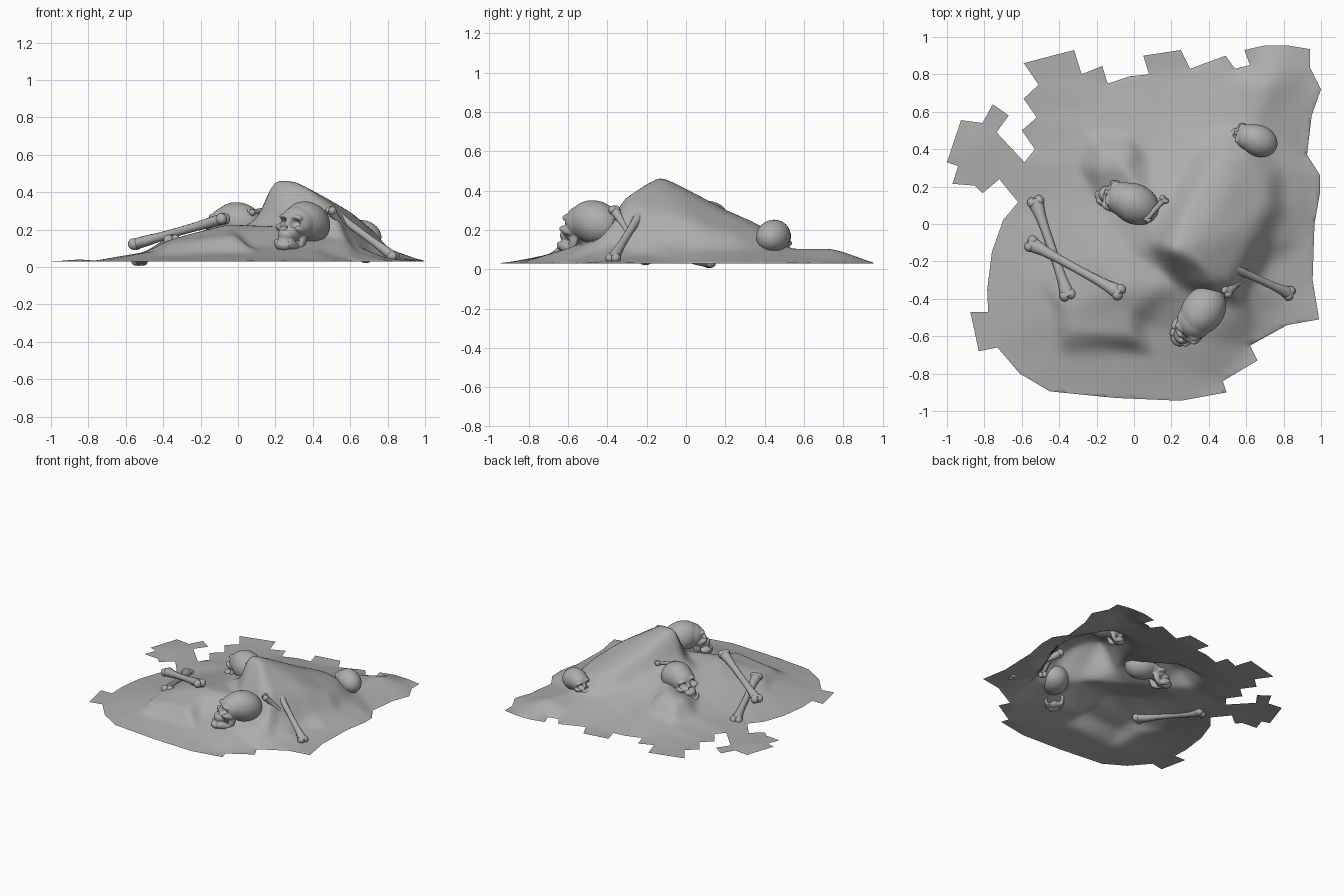
import bpy, bmesh, math
from mathutils import Vector, Matrix
from mathutils.geometry import delaunay_2d_cdt
from mathutils.bvhtree import BVHTree

if "Cube" in bpy.data.objects:
    bpy.data.objects.remove(bpy.data.objects["Cube"])

stone = bpy.data.materials.new("stone_grey")
stone.diffuse_color = (.42, .42, .42, 1)
stone.use_nodes = True
stone.node_tree.nodes["Principled BSDF"].inputs["Base Color"].default_value = stone.diffuse_color


def finish(name, bm):
    me = bpy.data.meshes.new(name)
    bm.to_mesh(me)
    bm.free()
    me.materials.append(stone)
    for p in me.polygons:
        p.use_smooth = True
    ob = bpy.data.objects.new(name, me)
    bpy.context.collection.objects.link(ob)
    return ob


def ellipsoid(bm, c, r, seg=24):
    m = Matrix.Translation(c) @ Matrix.Diagonal((*r, 1))
    bmesh.ops.create_uvsphere(bm, u_segments=seg, v_segments=seg // 2, radius=1, matrix=m)


# ---- draped ground sheet: torn outline, coarse heights, then smoothed ----
OUTLINE = [(-.59, .86), (-.32, .93), (-.28, .80), (-.17, .845), (-.14, .75), (-.02, .79), (.08, .80),
           (.05, .90), (.25, .93), (.30, .83), (.49, .90), (.54, .83), (.62, .85), (.59, .93),
           (.70, .955), (.82, .955), (.94, .935), (.94, .84), (1, .72), (.95, .58), (.925, .37),
           (.995, .26), (.995, .17), (.965, 0), (.955, -.3), (.99, -.51), (.82, -.54), (.62, -.65),
           (.66, -.73), (.475, -.84), (.495, -.90), (.25, -.945), (-.1, -.93), (-.45, -.895),
           (-.61, -.80), (-.73, -.66), (-.83, -.68), (-.875, -.47), (-.78, -.47), (-.785, -.35),
           (-.76, -.15), (-.70, .02), (-.62, .117), (-.72, .24), (-.81, .165), (-.85, .205),
           (-.97, .215), (-.94, .31), (-1, .33), (-.925, .555), (-.81, .54), (-.755, .64),
           (-.67, .58), (-.735, .49), (-.585, .33), (-.53, .40), (-.60, .50), (-.52, .57),
           (-.59, .67), (-.51, .745)]
# crest of the covered slab (closed loop), then its inner points and its foot
CREST = [(.18, -.13, .475), (.25, .05, .39), (.34, .22, .3), (.47, .38, .23), (.6, .38, .2), (.72, .24, .18),
         (.73, .1, .2), (.64, -.08, .27), (.52, -.31, .32), (.43, -.345, .345), (.36, -.22, .43)]
SLAB = [(.29, -.12, .465), (.4, .03, .38), (.52, -.05, .345), (.5, .2, .29),
        (.1, -.12, .26), (.17, .06, .23), (.27, .23, .19), (.38, .42, .14), (.5, .52, .11), (.64, .52, .11),
        (.79, .3, .1), (.8, .08, .1), (.72, -.1, .13), (.6, -.33, .13), (.43, -.4, .17), (.23, -.32, .22),
        (.7, -.22, .075), (.72, .75, .11), (.88, .7, .05), (.88, -.1, .05), (.8, -.4, .045), (.5, .75, .06)]
MOUND = [(.57, -.45, .15), (.64, -.52, .07), (.4, -.62, .1), (.3, -.8, .05), (.1, -.68, .08), (0, -.85, .045),
         (-.01, -.46, .2), (-.02, -.61, .17), (-.36, -.46, .15), (-.36, -.6, .13), (-.01, -.68, .075),
         (-.4, -.69, .06), (.06, -.54, .11), (-.05, -.35, .23), (0, -.15, .2), (-.2, -.2, .19),
         (-.35, -.2, .13), (-.5, -.3, .08), (-.45, -.08, .07), (-.5, .1, .035), (-.35, .1, .08),
         (-.18, .12, .13), (-.05, .3, .22), (-.2, .3, .19), (-.19, .4, .17), (-.02, .38, .19),
         (-.29, .3, .08), (-.22, .48, .07), (-.02, .47, .09), (.07, .36, .11), (.08, .12, .23),
         (.15, .55, .075), (-.2, .65, .045), (-.65, -.4, .055), (-.85, .4, .042), (-.42, -.47, .09)]
n, c = len(OUTLINE), len(CREST)
rim = [Vector(p) for p in OUTLINE]
loop = [(i, (i + 1) % n) for i in range(n)]
crest_loop = [(n + i, n + (i + 1) % c) for i in range(c)]
knots = CREST + SLAB + MOUND
res = delaunay_2d_cdt(rim + [Vector(k[:2]) for k in knots], loop + crest_loop, [], 0, 1e-5)
heights = [.03] * n + [k[2] for k in knots]
coarse = [Vector((v.x, v.y, heights[o[0]] if o else .03)) for v, o in zip(res[0], res[3])]
tree = BVHTree.FromPolygons(coarse, res[2])

STEP = .022
half = int(1 / STEP)
grid = [Vector((i * STEP, j * STEP)) for i in range(-half, half + 1) for j in range(-half, half + 1)]
res = delaunay_2d_cdt(rim + grid, loop, [], 1, 1e-5)
bm = bmesh.new()
for v in res[0]:
    hit = tree.ray_cast(Vector((v.x, v.y, 2)), Vector((0, 0, -1)))[0]
    bm.verts.new((v.x, v.y, hit.z if hit else .03))
bm.verts.ensure_lookup_table()
for f in res[2]:
    bm.faces.new([bm.verts[i] for i in f])
bmesh.ops.delete(bm, geom=[v for v in bm.verts if not v.link_faces], context='VERTS')
inner = [v for v in bm.verts if not v.is_boundary]
for _ in range(3):
    new = [sum(e.other_vert(v).co.z for e in v.link_edges) / len(v.link_edges) for v in inner]
    for v, z in zip(inner, new):
        v.co.z = .4 * v.co.z + .6 * z
finish("ground_sheet", bm)


# ---- skull: fused ellipsoids, then sockets pressed in (faces local -y) ----
def skull_mesh():
    bm = bmesh.new()
    ellipsoid(bm, (0, .02, .01), (.108, .135, .105), 32)       # cranium
    ellipsoid(bm, (0, -.045, -.01), (.092, .092, .085), 32)    # forehead
    ellipsoid(bm, (0, -.08, -.055), (.072, .066, .065))        # face
    ellipsoid(bm, (0, -.115, -.1), (.046, .045, .035))         # upper teeth
    ellipsoid(bm, (0, -.1, -.13), (.042, .05, .04))            # mouth
    ellipsoid(bm, (0, -.125, -.16), (.042, .036, .026))        # chin
    for s in (-1, 1):
        ellipsoid(bm, (s * .062, -.09, -.06), (.024, .045, .02))       # cheekbone
        ellipsoid(bm, (s * .036, -.118, -.006), (.036, .022, .016))    # brow
        ellipsoid(bm, (s * .045, -.09, -.145), (.018, .055, .024), 16)  # jaw side
        ellipsoid(bm, (s * .056, -.045, -.1), (.014, .024, .055), 16)  # jaw hinge
    ob = finish("skull_blank", bm)
    mod = ob.modifiers.new("fuse", 'REMESH')
    mod.mode = 'VOXEL'
    mod.voxel_size = .0055
    sm = ob.modifiers.new("soften", 'SMOOTH')
    sm.iterations = 4
    dg = bpy.context.evaluated_depsgraph_get()
    me = bpy.data.meshes.new_from_object(ob.evaluated_get(dg))
    bpy.data.objects.remove(ob)
    for v in me.vertices:
        if v.co.y > -.08:
            continue
        for x, z, r, d in ((-.036, -.037, .026, .035), (.036, -.037, .026, .035), (0, -.07, .014, .02)):
            q = ((v.co.x - x) ** 2 + (v.co.z - z) ** 2) / r ** 2
            if q < 1:
                v.co.y += d * (1 - q * q)
    me.materials.clear()
    me.materials.append(stone)
    for p in me.polygons:
        p.use_smooth = True
    return me


skull = skull_mesh()
for name, pos, fwd, up, s in (
        ("skull_front", (.355, -.48, .233), (-.55, -.75, .3), (.1, 0, 1), 1.06),
        ("skull_middle", (-.015, .115, .235), (-.85, .42, .25), (0, .2, 1), 1.0),
        ("skull_back", (.65, .45, .165), (-.88, .38, .25), (0, .2, 1), .78)):
    y = -Vector(fwd).normalized()
    x = y.cross(Vector(up)).normalized()
    rot = Matrix((x, y, x.cross(y))).transposed().to_4x4()
    ob = bpy.data.objects.new(name, skull)
    ob.matrix_world = Matrix.Translation(pos) @ rot @ Matrix.Scale(s, 4)
    bpy.context.collection.objects.link(ob)


# ---- long bones: turned shaft with paired knobs on each end ----
def bone(name, a, b, r=.025):
    a, b = Vector(a), Vector(b)
    length = (b - a).length
    bm = bmesh.new()
    rings = []
    for t, k in ((0, 1.5), (.06, 1.55), (.16, 1.15), (.3, .95), (.5, .9), (.7, .95), (.84, 1.15), (.94, 1.55), (1, 1.5)):
        rings.append([bm.verts.new((r * k * math.cos(i * math.pi / 6), r * min(k, 1.2) * math.sin(i * math.pi / 6),
                                    t * length)) for i in range(12)])
    for p, q in zip(rings, rings[1:]):
        for i in range(12):
            bm.faces.new((p[i], p[(i + 1) % 12], q[(i + 1) % 12], q[i]))
    for z in (.012, length - .012):
        for s in (-1, 1):
            ellipsoid(bm, (s * r * .75, 0, z), (r * 1.1, r * 1.25, r * 1.2), 16)
    ob = finish(name, bm)
    ob.matrix_world = Matrix.Translation(a) @ (b - a).to_track_quat('Z', 'Y').to_matrix().to_4x4()


bone("bone_left_upper", (-.56, -.10, .12), (-.07, -.37, .26))
bone("bone_left_lower", (-.53, .13, .035), (-.35, -.39, .145))
bone("bone_right_long", (.50, -.22, .30), (.84, -.375, .05), .022)
bone("bone_right_short", (.49, -.37, .31), (.69, -.2, .035), .018)
bone("bone_middle", (.06, .02, .29), (.17, .14, .31), .015)
